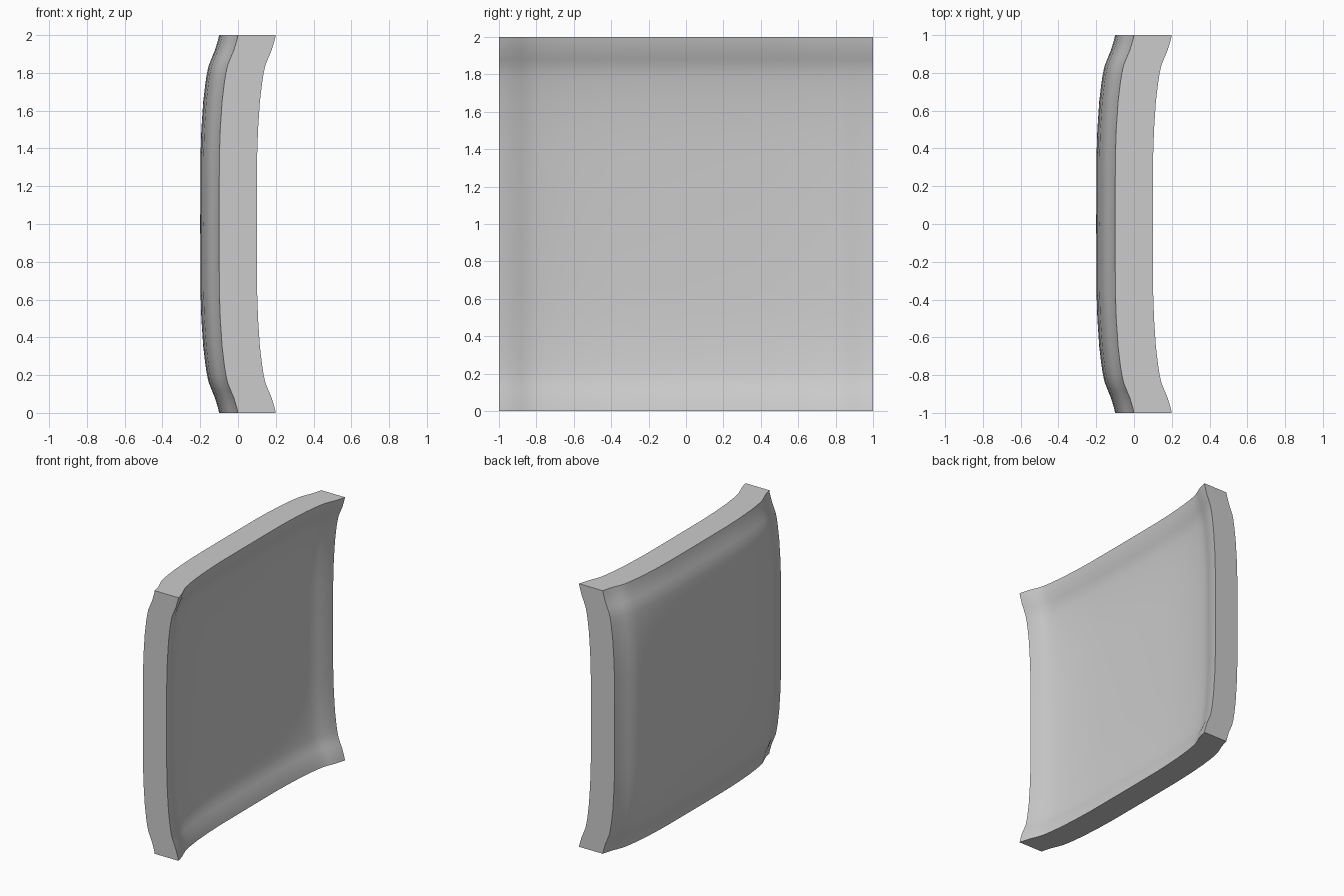
import bpy, bmesh, math

cube = bpy.data.objects.get("Cube")
if cube:
    bpy.data.objects.remove(cube)

THICK = 0.2
# Sag of the panel by distance from its rim: (distance, depth)
RIM = [(0, 0), (0.03, 0.007), (0.08, 0.022), (0.12, 0.039), (0.16, 0.055), (0.2, 0.064),
       (0.25, 0.072), (0.35, 0.084), (0.5, 0.094), (0.65, 0.099), (1, 0.1)]
stations = [(d - 1, s) for d, s in RIM] + [(1 - d, s) for d, s in RIM[-2::-1]]

# Soft grey material
grey = bpy.data.materials.new("soft_grey")
grey.use_nodes = True
colour = (0.6, 0.6, 0.6, 1)
grey.diffuse_color = colour
grey.node_tree.nodes["Principled BSDF"].inputs["Base Color"].default_value = colour

# Dished sheet: the sag adds up across both directions
bm = bmesh.new()
rows = [[bm.verts.new((-sy - sz, y, z + 1)) for y, sy in stations] for z, sz in stations]
for low, high in zip(rows, rows[1:]):
    for i in range(len(low) - 1):
        bm.faces.new((low[i], high[i], high[i + 1], low[i + 1]))

# Thicken straight along x, which leaves flat rim walls
result = bmesh.ops.extrude_face_region(bm, geom=bm.faces[:], use_keep_orig=True)
moved = [v for v in result["geom"] if isinstance(v, bmesh.types.BMVert)]
bmesh.ops.translate(bm, verts=moved, vec=(THICK, 0, 0))
bmesh.ops.recalc_face_normals(bm, faces=bm.faces[:])

mesh = bpy.data.meshes.new("dished_panel")
bm.to_mesh(mesh)
bm.free()
mesh.materials.append(grey)
panel = bpy.data.objects.new("dished_panel", mesh)
bpy.context.collection.objects.link(panel)

# Smooth faces with sharp rim edges
bpy.ops.object.select_all(action="DESELECT")
panel.select_set(True)
bpy.context.view_layer.objects.active = panel
bpy.ops.object.shade_smooth_by_angle(angle=math.radians(35))
